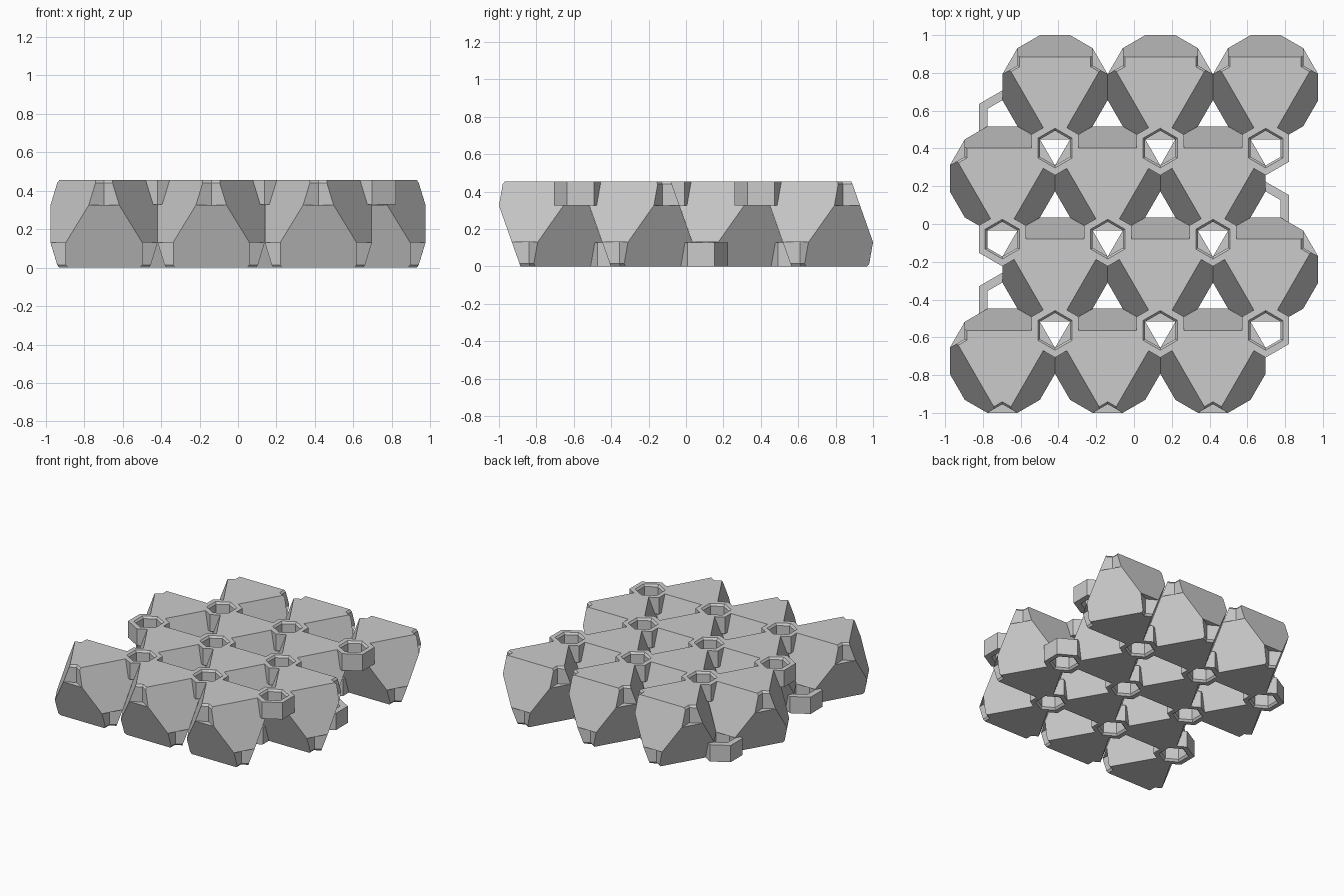
import bpy, bmesh, math
from mathutils import Matrix, Vector

if "Cube" in bpy.data.objects:
    bpy.data.objects.remove(bpy.data.objects["Cube"])

A = 0.5575                    # octahedron edge and grid pitch
H = A * math.sqrt(2 / 3)      # layer height
R = A / math.sqrt(3)          # radius of top and bottom triangles
DEPTH = 0.13                  # socket depth

grey = bpy.data.materials.new("grey")
grey.diffuse_color = (0.6, 0.6, 0.6, 1)
grey.use_nodes = True
grey.node_tree.nodes["Principled BSDF"].inputs["Base Color"].default_value = grey.diffuse_color


def make_object(name, bm):
    bmesh.ops.recalc_face_normals(bm, faces=bm.faces)
    me = bpy.data.meshes.new(name)
    bm.to_mesh(me)
    bm.free()
    me.materials.append(grey)
    ob = bpy.data.objects.new(name, me)
    bpy.context.collection.objects.link(ob)
    return ob


def hex_stack(bm, x, y, top, levels):
    """Closed six-sided solid; levels are (radius, distance below the face)."""
    loops = []
    for r, d in levels:
        z = H - d if top else d
        loops.append([bm.verts.new((x + r * math.sin(k * math.pi / 3),
                                    y + r * math.cos(k * math.pi / 3), z)) for k in range(6)])
    for a, b in zip(loops, loops[1:]):
        for k in range(6):
            bm.faces.new((a[k], a[(k + 1) % 6], b[(k + 1) % 6], b[k]))
    bm.faces.new(loops[0])
    bm.faces.new(loops[-1])


# Octahedral blocks lying on a face, in four staggered rows
blocks = bmesh.new()
corners = {}
for row in range(4):
    for col in range(3):
        cx = (col - 1) * A + (A / 4 if row % 2 else -A / 4)
        cy = (row - 1.5) * A * math.sqrt(3) / 2
        verts = []
        for top, angles in ((True, (30, 150, 270)), (False, (90, 210, 330))):
            for deg in angles:
                dx, dy = R * math.cos(math.radians(deg)), R * math.sin(math.radians(deg))
                # hairline gap keeps neighbouring blocks separate
                verts.append(blocks.verts.new((cx + dx * 0.999, cy + dy * 0.999, H if top else 0)))
                key = (round(cx + dx, 3), round(cy + dy, 3), top)
                for old in corners:
                    if old[2] == top and math.hypot(old[0] - key[0], old[1] - key[1]) < 0.01:
                        key = old
                corners.setdefault(key, set()).add(row)
        bmesh.ops.convex_hull(blocks, input=verts)
lattice = make_object("block_lattice", blocks)

# Hexagonal collars join the rows; chamfered sockets cut every corner
collars, sockets = bmesh.new(), bmesh.new()
for (x, y, top), rows in corners.items():
    if len(rows) == 2:
        hex_stack(collars, x, y, top, [(0.144, 0), (0.144, DEPTH - 0.002)])
    hex_stack(sockets, x, y, top, [(0.115, -0.01), (0.105, 0), (0.092, 0.015), (0.092, DEPTH)])
helpers = [("UNION", make_object("collars", collars)),
           ("DIFFERENCE", make_object("socket_cutters", sockets))]
for op, ob in helpers:
    ob.hide_render = True
    mod = lattice.modifiers.new(op.lower(), "BOOLEAN")
    mod.operation, mod.object, mod.solver = op, ob, "EXACT"

# Apply the modifiers and discard the helpers
bpy.context.view_layer.update()
result = bpy.data.meshes.new_from_object(lattice.evaluated_get(bpy.context.evaluated_depsgraph_get()))
lattice.modifiers.clear()
lattice.data = result
for op, ob in helpers:
    bpy.data.objects.remove(ob)
